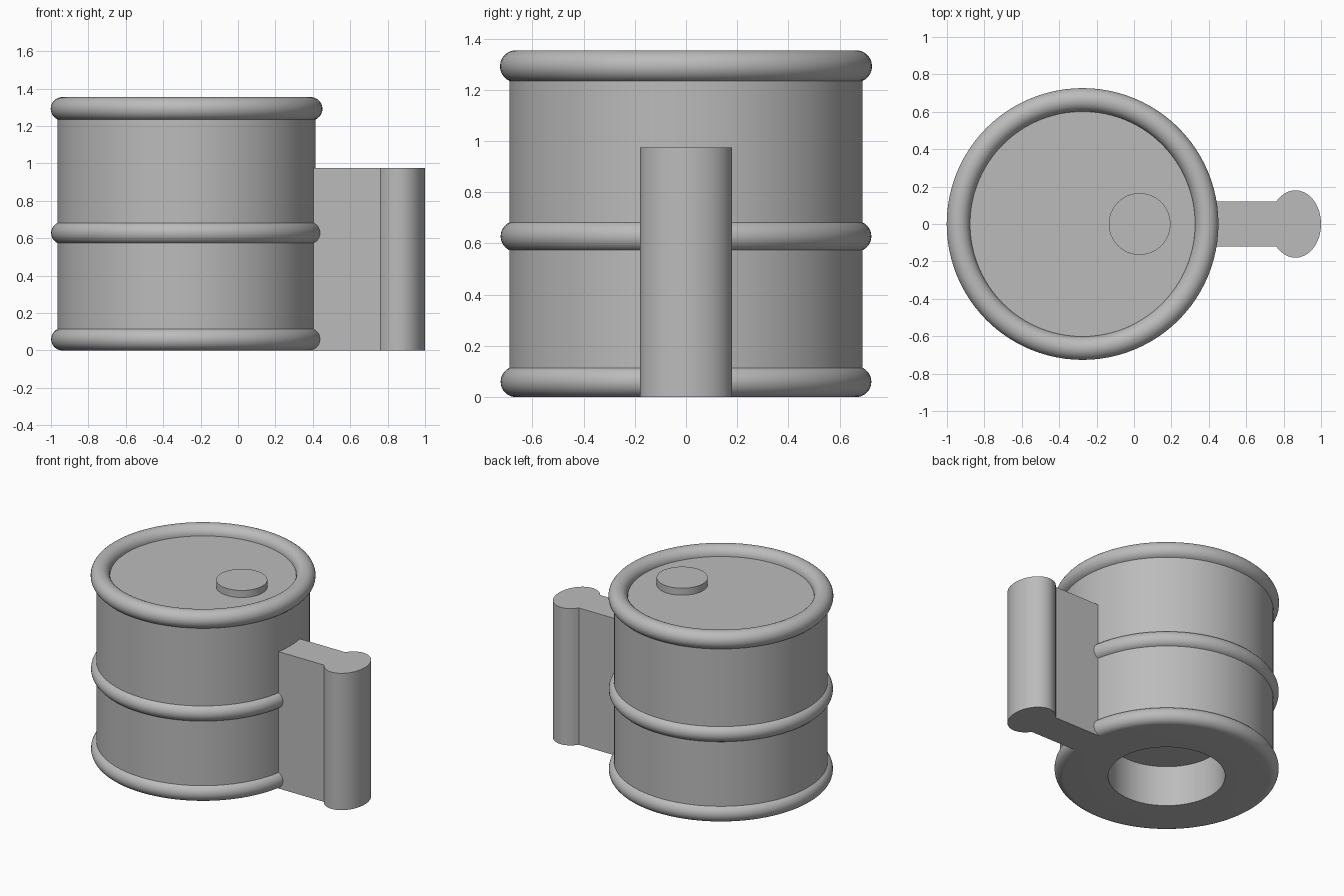
import bpy
import bmesh
from math import sin, cos, pi, radians, sqrt, acos, asin

cube = bpy.data.objects.get("Cube")
if cube:
    bpy.data.objects.remove(cube, do_unlink=True)

grey = bpy.data.materials.new("plain grey")
grey.use_nodes = True
grey.diffuse_color = (0.5, 0.5, 0.5, 1)
grey.node_tree.nodes["Principled BSDF"].inputs["Base Color"].default_value = (0.5, 0.5, 0.5, 1)

AXIS_X = -0.275      # drum centre
WALL = 0.69          # drum wall radius
RING = 0.664         # centre radius of the hoops


def finish(bm, name, x=0.0, z=0.0):
    """Turn a bmesh into a shaded object."""
    bmesh.ops.recalc_face_normals(bm, faces=bm.faces)
    mesh = bpy.data.meshes.new(name)
    bm.to_mesh(mesh)
    bm.free()
    mesh.materials.append(grey)
    obj = bpy.data.objects.new(name, mesh)
    obj.location = (x, 0, z)
    bpy.context.collection.objects.link(obj)
    bpy.ops.object.select_all(action='DESELECT')
    bpy.context.view_layer.objects.active = obj
    obj.select_set(True)
    bpy.ops.object.shade_smooth_by_angle(angle=radians(30))
    return obj


def lathe(name, profile, steps, x):
    """Spin an (r, z) profile about the vertical axis."""
    bm = bmesh.new()
    verts = [bm.verts.new((r, 0, z)) for r, z in profile]
    edges = [bm.edges.new(pair) for pair in zip(verts, verts[1:])]
    bmesh.ops.spin(bm, geom=verts + edges, cent=(0, 0, 0), axis=(0, 0, 1),
                   angle=2 * pi, steps=steps, use_merge=True)
    bmesh.ops.remove_doubles(bm, verts=bm.verts, dist=0.0001)
    return finish(bm, name, x)


def prism(name, outline, height, z=0.0):
    """Extrude an (x, y) outline upward."""
    bm = bmesh.new()
    face = bm.faces.new([bm.verts.new((x, y, 0)) for x, y in outline])
    top = bmesh.ops.extrude_face_region(bm, geom=[face])["geom"]
    bmesh.ops.translate(bm, vec=(0, 0, height),
                        verts=[v for v in top if isinstance(v, bmesh.types.BMVert)])
    return finish(bm, name, z=z)


def hoop(z, size, start, end, steps=14):
    """Rounded hoop section, angles in radians from straight outward."""
    angles = [start + (end - start) * i / steps for i in range(steps + 1)]
    return [(RING + size * cos(a), z + size * sin(a)) for a in angles]


# Drum: socket underneath, three hoops, recessed lid
def meet(size):
    return acos((WALL - RING) / size)


LID_Z = 1.292
body = [(0, 0.29), (0.378, 0.29), (0.378, 0)]
body += hoop(0.06, 0.06, -pi / 2, meet(0.06))
body += hoop(0.628, 0.06, -meet(0.06), meet(0.06))
body += hoop(LID_Z, 0.0625, -meet(0.0625), pi, 22)
body += [(0, LID_Z)]
lathe("drum_body", body, 96, AXIS_X)

# Bung cap on the lid
lathe("lid_cap", [(0, LID_Z - 0.02), (0.165, LID_Z - 0.02), (0.165, 1.342), (0, 1.342)], 64, 0.03)

# Side connector: flat web ending in an oval post
HALF, CX, RX, RY = 0.12, 0.863, 0.137, 0.18
first = pi - asin(HALF / RY)
arc = [(CX + RX * cos(a), RY * sin(a))
       for a in (-first + 2 * first * i / 48 for i in range(49))]
root = AXIS_X + sqrt(WALL ** 2 - HALF ** 2) - 0.03
prism("side_connector", [(root, -HALF)] + arc + [(root, HALF)], 0.975)
